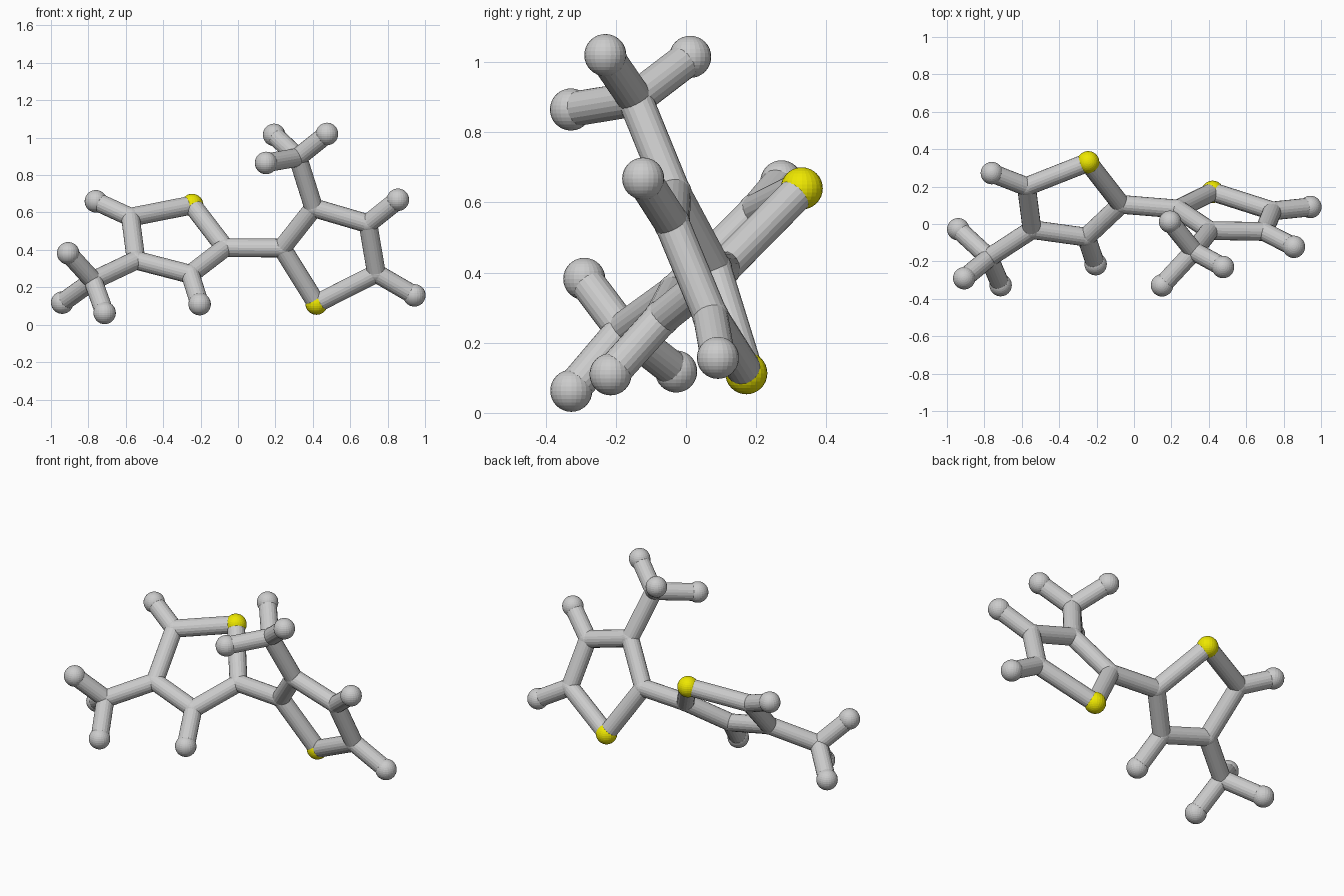
import bpy
from mathutils import Vector

if "Cube" in bpy.data.objects:
    bpy.data.objects.remove(bpy.data.objects["Cube"])

BALL_R, JOINT_R, BOND_R = 0.06, 0.052, 0.05

yellow = bpy.data.materials.new("yellow")
yellow.diffuse_color = (0.85, 0.8, 0.0, 1)
yellow.use_nodes = True
yellow.node_tree.nodes["Principled BSDF"].inputs["Base Color"].default_value = yellow.diffuse_color

# Joints of both five-sided rings, each with its three-pronged branch
atoms = {
    # left ring
    "s_left": (-0.245, 0.33, 0.64),
    "a1": (-0.575, 0.20, 0.575), "a2": (-0.545, -0.03, 0.345),
    "a3": (-0.255, -0.07, 0.27), "a4": (-0.07, 0.105, 0.412),
    "a_branch": (-0.775, -0.18, 0.236),
    "h_a1": (-0.76, 0.272, 0.66), "h_a3": (-0.205, -0.215, 0.11),
    "h_a5": (-0.908, -0.29, 0.382), "h_a6": (-0.94, -0.028, 0.118),
    "h_a7": (-0.713, -0.327, 0.063),
    # right ring
    "s_right": (0.42, 0.172, 0.113),
    "b1": (0.235, 0.08, 0.41), "b2": (0.405, -0.035, 0.625),
    "b3": (0.695, -0.04, 0.54), "b4": (0.74, 0.07, 0.275),
    "b_branch": (0.32, -0.145, 0.895),
    "h_b3": (0.855, -0.122, 0.668), "h_b4": (0.943, 0.091, 0.157),
    "h_b5": (0.193, 0.012, 1.015), "h_b6": (0.476, -0.23, 1.02),
    "h_b7": (0.15, -0.328, 0.865),
}

bonds = """s_left-a1 a1-a2 a2-a3 a3-a4 a4-s_left a2-a_branch a1-h_a1 a3-h_a3
a_branch-h_a5 a_branch-h_a6 a_branch-h_a7 a4-b1
s_right-b1 b1-b2 b2-b3 b3-b4 b4-s_right b2-b_branch b3-h_b3 b4-h_b4
b_branch-h_b5 b_branch-h_b6 b_branch-h_b7""".split()

# Balls: large at the tips and yellow corners, small at the joints
for key, pos in atoms.items():
    tip, sulfur = key.startswith("h_"), key.startswith("s_")
    bpy.ops.mesh.primitive_uv_sphere_add(
        segments=24, ring_count=16, location=pos,
        radius=BALL_R if tip or sulfur else JOINT_R)
    ob = bpy.context.object
    ob.name = "yellow_ball" if sulfur else "end_ball" if tip else "joint_ball"
    if sulfur:
        ob.data.materials.append(yellow)

# Rods between the balls
for bond in bonds:
    p, q = (Vector(atoms[k]) for k in bond.split("-"))
    bpy.ops.mesh.primitive_cylinder_add(
        vertices=20, radius=BOND_R, depth=(q - p).length, location=(p + q) / 2,
        rotation=(q - p).to_track_quat('Z', 'Y').to_euler())
    bpy.context.object.name = "rod"
